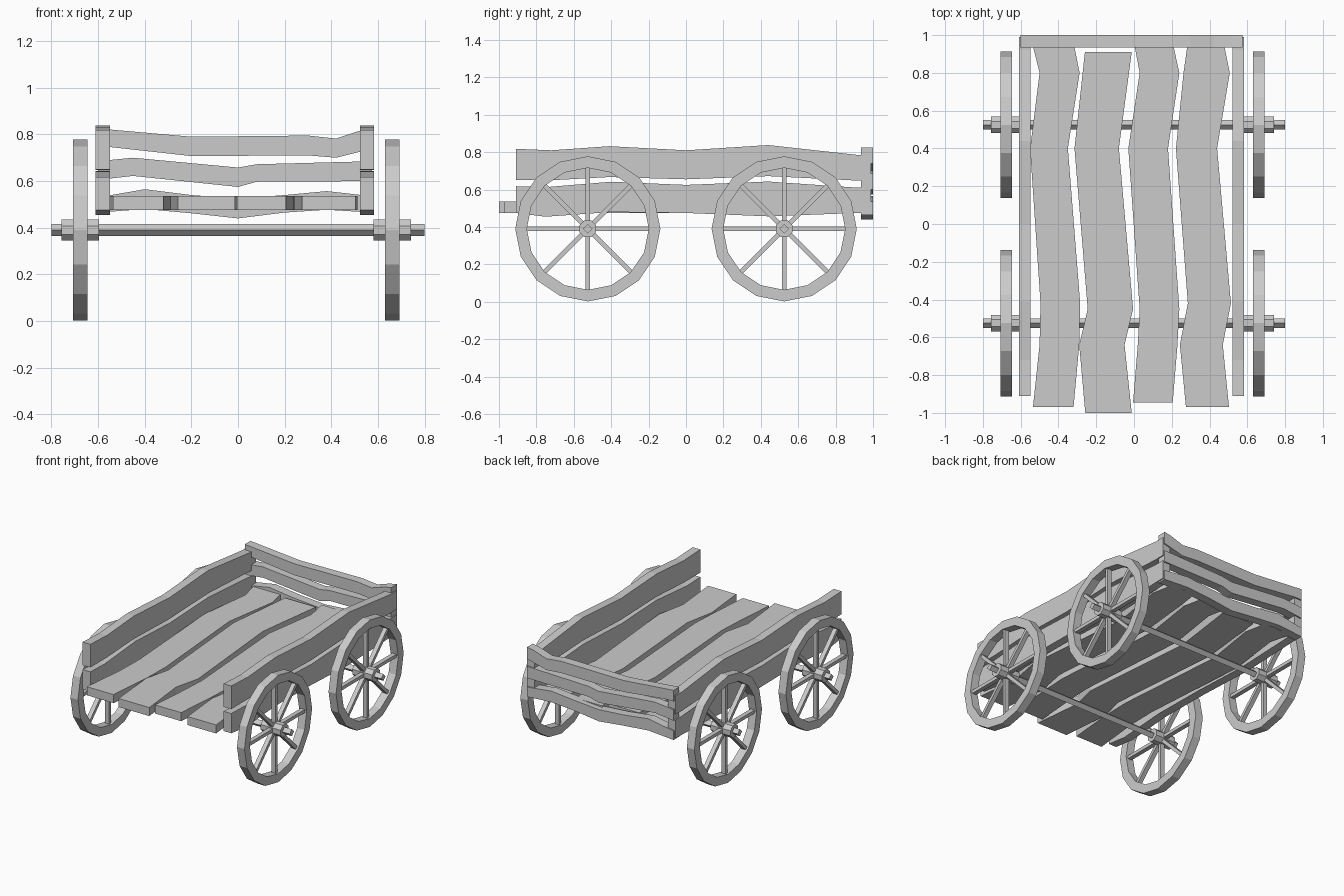
import bpy, bmesh
from math import sin, cos, pi

if "Cube" in bpy.data.objects:
    bpy.data.objects.remove(bpy.data.objects["Cube"])


def finish(bm, name):
    bmesh.ops.recalc_face_normals(bm, faces=bm.faces)
    me = bpy.data.meshes.new(name)
    bm.to_mesh(me)
    bm.free()
    ob = bpy.data.objects.new(name, me)
    bpy.context.collection.objects.link(ob)
    return ob


def loft(bm, rings, closed=False):
    """Skin matching vertex rings; cap the ends unless closed."""
    vs = [[bm.verts.new(p) for p in r] for r in rings]
    n = len(vs[0])
    pairs = list(zip(vs, vs[1:])) + ([(vs[-1], vs[0])] if closed else [])
    for a, b in pairs:
        for i in range(n):
            bm.faces.new((a[i], a[(i + 1) % n], b[(i + 1) % n], b[i]))
    if not closed:
        bm.faces.new(vs[0])
        bm.faces.new(vs[-1])


def board(name, stations, t0, t1, place):
    """Wavy board: stations are (along, low edge, high edge), t0..t1 is thickness."""
    bm = bmesh.new()
    loft(bm, [[place(s, w, t) for w, t in ((lo, t0), (hi, t0), (hi, t1), (lo, t1))]
              for s, lo, hi in stations])
    return finish(bm, name)


def rod(bm, x0, x1, r, n, y, z, turn=0.0):
    loft(bm, [[(x, y + r * cos(2 * pi * i / n + turn), z + r * sin(2 * pi * i / n + turn))
               for i in range(n)] for x in (x0, x1)])


AXLE_Z, AXLE_Y, R_OUT, R_IN = 0.39, 0.525, 0.388, 0.326


def wheel(name, cx, cy):
    # rim
    bm = bmesh.new()
    rings = []
    for i in range(16):
        c, s = cos(pi * i / 8), sin(pi * i / 8)
        rings.append([(cx + dx, cy + r * c, AXLE_Z + r * s) for dx, r in
                      ((-.03, R_IN), (.03, R_IN), (.03, R_OUT), (-.03, R_OUT))])
    loft(bm, rings, closed=True)
    # spokes
    for i in range(8):
        c, s = cos(pi * i / 4), sin(pi * i / 4)
        loft(bm, [[(cx + dx, cy + r * c - w * s, AXLE_Z + r * s + w * c) for dx, w in
                   ((-.016, -.012), (.016, -.012), (.016, .012), (-.016, .012))]
                  for r in (0.02, 0.335)])
    # hub
    rod(bm, cx - .08, cx + .08, .048, 8, cy, AXLE_Z, pi / 8)
    finish(bm, name)


# wheels and axles
for end, y in (("front", -AXLE_Y), ("back", AXLE_Y)):
    wheel(end + "_wheel_left", -0.676, y)
    wheel(end + "_wheel_right", 0.661, y)
    bm = bmesh.new()
    rod(bm, -0.8, 0.8, .025, 4, y, AXLE_Z)
    finish(bm, end + "_axle")

# floor planks
floor = [
    [(-.97, -.535, -.32), (-.64, -.50, -.29), (-.42, -.495, -.285), (.4, -.55, -.35),
     (.8, -.50, -.288), (.96, -.54, -.32)],
    [(-1.0, -.258, -.012), (-.64, -.29, -.05), (-.45, -.245, -.005), (.4, -.315, -.08),
     (.91, -.26, -.012)],
    [(-.945, -.005, .205), (-.64, .02, .23), (-.45, .03, .24), (.4, -.03, .18),
     (.8, .03, .24), (.96, .0, .205)],
    [(-.97, .275, .503), (-.64, .243, .47), (-.42, .285, .513), (.4, .222, .44),
     (.8, .262, .507), (.96, .285, .475)],
]
for i, st in enumerate(floor):
    board(f"floor_plank_{i + 1}", st, .475, .537, lambda s, w, t: (w, s, t))

# side boards
upper = [(-.91, .65, .818), (-.72, .65, .81), (-.41, .667, .832), (0, .655, .81),
         (.44, .672, .838), (.92, .648, .785), (.99, .65, .785)]
lower = [(-.91, .475, .618), (-.75, .455, .613), (-.4, .48, .642), (0, .475, .625),
         (.44, .457, .643), (.92, .475, .61), (.99, .475, .61)]
for side, x0, x1 in (("left", -.61, -.548), ("right", .522, .583)):
    for row, st in (("upper", upper), ("lower", lower)):
        board(f"{side}_{row}_board", st, x0, x1, lambda s, w, t: (t, s, w))

# back rails
rails = {
    "top": [(-.6, .745, .825), (-.54, .745, .82), (-.2, .707, .79), (.3, .71, .795),
            (.42, .70, .782), (.52, .725, .815), (.575, .74, .825)],
    "middle": [(-.6, .605, .685), (-.45, .622, .70), (0, .575, .658), (.08, .597, .672),
               (.575, .6, .685)],
    "bottom": [(-.6, .465, .53), (-.4, .48, .565), (-.2, .462, .54), (0, .44, .525),
               (.2, .465, .54), (.38, .477, .557), (.575, .465, .535)],
}
for row, st in rails.items():
    board(f"back_{row}_rail", st, .935, 1.0, lambda s, w, t: (s, t, w))
